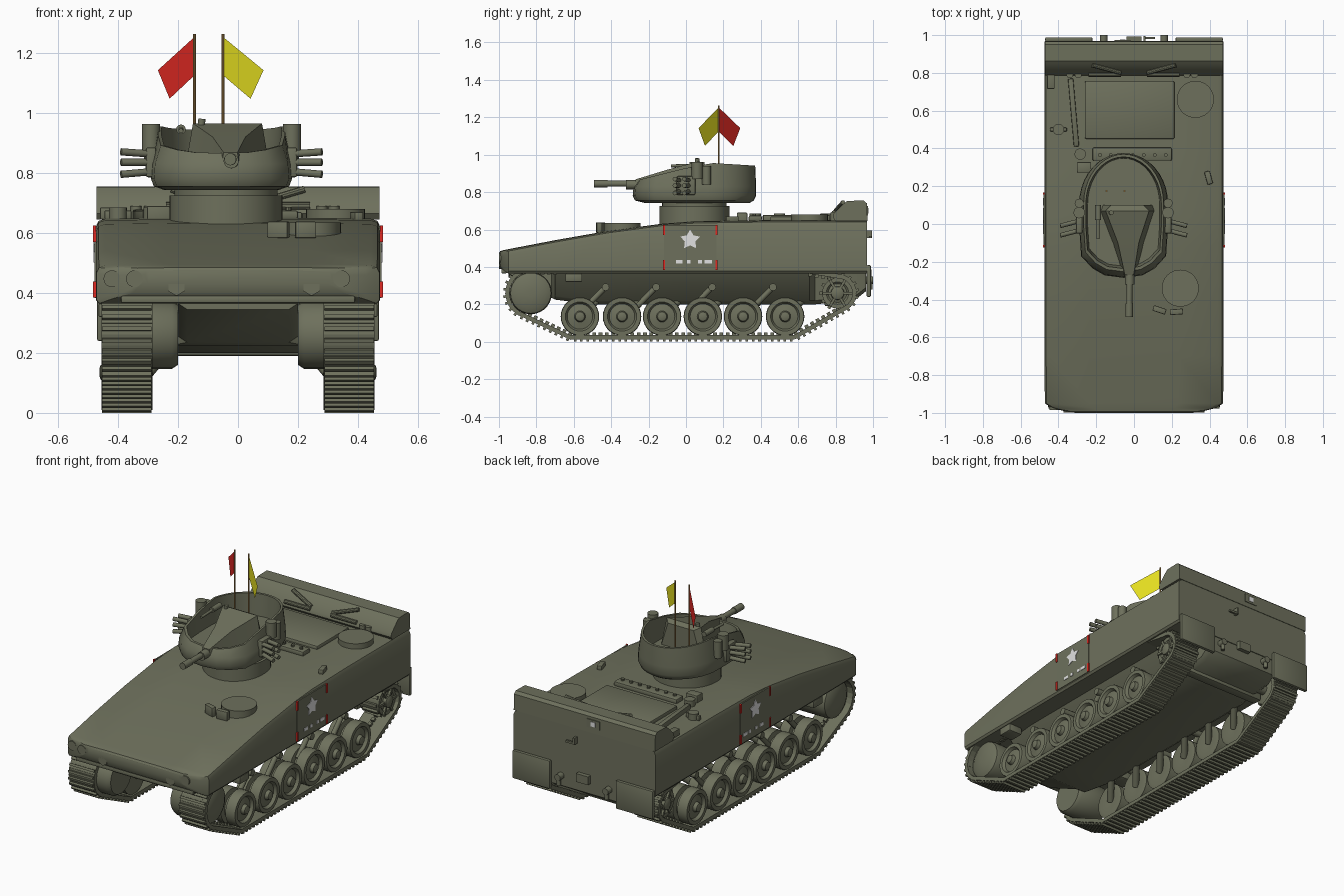
import bpy, bmesh, math
from mathutils import Vector, Matrix

if "Cube" in bpy.data.objects:
    bpy.data.objects.remove(bpy.data.objects["Cube"])

def material(name, c):
    m = bpy.data.materials.new(name)
    m.diffuse_color = (*c, 1)
    m.use_nodes = True
    m.node_tree.nodes["Principled BSDF"].inputs["Base Color"].default_value = m.diffuse_color
    return m

OLIVE = material("olive_paint", (.155, .163, .108))
RED = material("red", (.75, .022, .016))
YELLOW = material("yellow", (.78, .73, .015))
WOOD = material("wood_brown", (.38, .22, .07))
WHITE = material("pale_grey", (.75, .75, .75))
TX = -.055  # turret centre line

def finish(name, bm, mat=OLIVE, mirror=None, angle=35):
    bmesh.ops.recalc_face_normals(bm, faces=bm.faces)
    if mirror is not None:  # mirrored copy across the plane x = mirror
        dup = bmesh.ops.duplicate(bm, geom=bm.verts[:] + bm.edges[:] + bm.faces[:])["geom"]
        for v in [g for g in dup if isinstance(g, bmesh.types.BMVert)]:
            v.co.x = 2 * mirror - v.co.x
        bmesh.ops.reverse_faces(bm, faces=[g for g in dup if isinstance(g, bmesh.types.BMFace)])
    me = bpy.data.meshes.new(name)
    bm.to_mesh(me)
    bm.free()
    me.materials.append(mat)
    me.polygons.foreach_set("use_smooth", [True] * len(me.polygons))
    me.set_sharp_from_angle(angle=math.radians(angle))
    ob = bpy.data.objects.new(name, me)
    bpy.context.collection.objects.link(ob)
    return ob

def loft_into(bm, rings, caps=True):
    vr = [[bm.verts.new(p) for p in r] for r in rings]
    n = len(vr[0])
    for a, b in zip(vr, vr[1:]):
        for i in range(n):
            bm.faces.new((a[i], a[(i + 1) % n], b[(i + 1) % n], b[i]))
    if caps:
        bm.faces.new(vr[0])
        bm.faces.new(vr[-1])

def loft(name, rings, **k):
    bm = bmesh.new()
    loft_into(bm, rings)
    return finish(name, bm, **k)

def box_into(bm, c, s, rot=Matrix()):
    m = Matrix.Translation(c) @ rot @ Matrix.Diagonal((*s, 1))
    return bmesh.ops.create_cube(bm, size=1, matrix=m)["verts"]

def boxes(name, items, bevel=0, **k):
    bm = bmesh.new()
    for it in items:
        rot = Matrix.Rotation(math.radians(it[2]), 4, 'Z') if len(it) > 2 else Matrix()
        box_into(bm, it[0], it[1], rot)
    if bevel:
        bmesh.ops.bevel(bm, geom=bm.edges[:], offset=bevel, segments=2, affect='EDGES', profile=.5)
    return finish(name, bm, **k)

def tubes(name, items, seg=20, **k):
    bm = bmesh.new()
    for p, q, r in items:
        p, q = Vector(p), Vector(q)
        d = q - p
        m = Matrix.Translation((p + q) / 2) @ d.to_track_quat('Z', 'Y').to_matrix().to_4x4()
        bmesh.ops.create_cone(bm, cap_ends=True, segments=seg, radius1=r, radius2=r, depth=d.length, matrix=m)
    return finish(name, bm, **k)

def spin_into(bm, prof, y, z, seg=28):  # profile of (radius, x) around an axle along x
    rings = [[(x, y + r * math.cos(a), z + r * math.sin(a))
              for a in (2 * math.pi * i / seg for i in range(seg))] for r, x in prof]
    loft_into(bm, rings)

# ---- hull: lofted sections (y, half width, bottom, top) ----
def section(y, w, zb, zt):
    r = min(.03, (zt - zb) * .3)
    half = [(w - .01, zb), (w, zb + .012), (w, zt - r), (w - r * .3, zt - r * .35), (w - r, zt - .003), (w * .5, zt)]
    return [(x, y, z) for x, z in half] + [(-x, y, z) for x, z in half[::-1]]

loft("upper_hull", [section(*s) for s in (
    (-1, .31, .43, .475), (-.993, .36, .40, .485), (-.975, .43, .38, .49), (-.95, .472, .365, .495),
    (-.7, .474, .365, .543), (-.42, .474, .365, .592), (-.12, .474, .365, .632),
    (.05, .474, .365, .645), (.4, .474, .365, .65), (.967, .474, .365, .65))], angle=30)
loft("lower_hull", [[(wt, y, .372), (wb, y, zb + .02), (wb - .03, y, zb), (-wb + .03, y, zb), (-wb, y, zb + .02), (-wt, y, .372)]
     for y, wt, wb, zb in ((-.95, .2, .2, .345), (-.72, .2, .2, .235), (-.7, .34, .25, .225),
                           (-.5, .36, .26, .2), (.66, .36, .26, .2), (.69, .27, .25, .2), (.9, .27, .25, .22), (.962, .27, .25, .27))])
boxes("cross_beam", [((0, .77, .215), (.56, .06, .05))], bevel=.01)
boxes("step_plate", [((.42, -.6, .342), (.09, .09, .045))], bevel=.006, mirror=0)
boxes("mud_flap", [((.345, .977, .325), (.25, .022, .17))], bevel=.006, mirror=0)

# ---- nose details ----
tubes("headlights", [((x, -.92, .447), (x, y, .447), .028) for x, y in ((-.42, -.985), (-.345, -.999), (.345, -.999))])
tubes("tow_bosses", [((x, -.95, .42), (x, -1, .42), .03) for x in (-.205, .245)], seg=6)
boxes("nose_ledge", [((0, -.972, .378), (.78, .03, .025))], bevel=.006)

# ---- running gear ----
WHEELS = (-.567, -.342, -.128, .09, .305, .53)
bm = bmesh.new()
for y in WHEELS:
    spin_into(bm, [(.012, .462), (.024, .458), (.03, .438), (.068, .43), (.078, .447), (.1, .447), (.103, .44), (.103, .385),
                   (.075, .38), (.075, .36), (.103, .355), (.103, .295), (.08, .29), (.02, .30)], y, .135)
finish("road_wheels", bm, mirror=0)
bm = bmesh.new()
spin_into(bm, [(.02, .44), (.08, .435), (.108, .42), (.113, .4), (.113, .22), (.1, .2), (.02, .2)], -.83, .26)
finish("front_idler", bm, mirror=0)
bm = bmesh.new()
spin_into(bm, [(.02, .452), (.034, .445), (.036, .425), (.05, .42), (.06, .43), (.082, .43), (.082, .30), (.03, .29), (.03, .2)], .81, .26)
for i in range(12):
    a = i * math.pi / 6
    R = Matrix.Rotation(a, 4, 'X')
    box_into(bm, Vector((.37, .81, .26)) + R @ Vector((0, 0, .086)), (.10, .018, .018), R)
    if i % 2:
        box_into(bm, Vector((.432, .81, .26)) + R @ Vector((0, 0, .055)), (.014, .014, .05), R)
finish("drive_sprocket", bm, mirror=0)

# dampers and swing arms between the wheels
arms = []
for y in (-.43, -.16, .14, .465):
    arms += [((.30, y, .292), (.40, y, .292), .02), ((.37, y, .292), (.37, y - .10, .19), .015)]
arms += [((.22, y + .1, .23), (.3, y, .135), .02) for y in WHEELS]
tubes("suspension_arms", arms, seg=12, mirror=0)

# track: links laid along a path in the y-z plane
def arc(cy, cz, r, a0, a1, n=16):
    return [Vector((0, cy + r * math.cos(math.radians(a0 + (a1 - a0) * i / n)),
                    cz + r * math.sin(math.radians(a0 + (a1 - a0) * i / n)))) for i in range(n + 1)]
path = [Vector((0, -.7, .385))] + arc(-.83, .26, .124, 90, 245) + [Vector((0, -.62, .024)), Vector((0, .58, .024))] \
    + arc(.81, .26, .09, -60, 90) + [Vector((0, .66, .375))]
bm = bmesh.new()
step, carry = .034, 0
for a, b in zip(path, path[1:]):
    d = b - a
    rot = Matrix.Rotation(math.atan2(d.z, d.y), 4, 'X')
    while carry < d.length:
        p = a + d * (carry / d.length)
        p.x = .37
        box_into(bm, p, (.17, .037, .022), rot)
        box_into(bm, p + rot @ Vector((0, 0, -.014)), (.165, .014, .02), rot)
        box_into(bm, p + rot @ Vector((0, 0, .016)), (.02, .02, .02), rot)
        carry += step
    carry -= d.length
finish("track", bm, mirror=0)

# ---- deck ----
boxes("engine_deck_panel", [((-.023, .603, .655), (.475, .305, .03))], bevel=.008)
boxes("hinge_bar", [((-.01, .37, .66), (.42, .07, .03))], bevel=.008)
tubes("hinge_bolts", [((-.18 + i * .058, .365, .67), (-.18 + i * .058, .365, .686), .01) for i in range(7)], seg=10)
tubes("round_hatches", [((.325, .66, .64), (.325, .66, .68), .098), ((.245, -.34, .58), (.245, -.34, .634), .098)], seg=36)
boxes("driver_periscopes", [((.135, -.455, .61), (.07, .03, .055), -18), ((.225, -.465, .61), (.07, .03, .055), 4)], bevel=.005)
boxes("deck_fittings", [((-.32, .59, .66), (.028, .36, .035), 5), ((-.265, .3, .66), (.075, .055, .06)), ((-.44, .77, .665), (.04, .11, .04)),
                        ((.395, .245, .655), (.03, .07, .03), 15), ((-.40, .5, .66), (.09, .02, .03))], bevel=.005)
tubes("deck_caps", [((-.4, .5, .64), (-.4, .5, .685), .03), ((-.285, .37, .64), (-.285, .37, .685), .03)]
      + [((x, .79, .64), (x, .79, .69), .018) for x in (-.34, -.295, .28, .32)], seg=16)

# ---- rear stowage bin ----
prof = [(.80, .645), (.785, .665), (.79, .685), (.845, .74), (.862, .753), (.95, .755), (.967, .74), (.97, .645)]
loft("rear_bin", [[(x, y, z) for y, z in prof] for x in (-.472, .472)])
tubes("bin_struts", [((.07, .80, .70), (.22, .84, .745), .012), ((.07, .79, .69), (.24, .79, .69), .012)], seg=10, mirror=0)
boxes("rear_handles", [((.08, .985, .56), (.06, .012, .012)), ((.055, .98, .575), (.012, .03, .04)), ((.0, .98, .36), (.08, .025, .05))])
tubes("tow_hooks", [((.16, .96, .33), (.16, 1, .33), .02), ((.16, .985, .33), (.16, .985, .28), .012)], seg=12, mirror=0)
boxes("rear_plate", [((-.06, .97, .70), (.085, .006, .05))])
boxes("rear_mark", [((-.06, .974, .70), (.03, .004, .028))], mat=WHITE)

# ---- turret ----
tubes("turret_ring", [((-.04, .045, .63), (-.04, .045, .725), .188), ((-.04, .045, .71), (-.04, .045, .76), .172)], seg=48)
half = [(0, -.285), (.10, -.272), (.165, -.235), (.225, -.17), (.235, -.02)]
half += [(.235 * math.cos(a), .11 + .265 * math.sin(a)) for a in (math.pi * i / 20 for i in range(0, 11))]
outline = half + [(-x, y) for x, y in half[-2:0:-1]]

def rim(y):  # rim height rises from the front to the rear
    keys = [(-.3, .862), (-.2, .885), (0, .93), (.15, .955), (.4, .94)]
    for (a, za), (b, zb) in zip(keys, keys[1:]):
        if y <= b:
            return za + (zb - za) * (y - a) / (b - a)
    return keys[-1][1]

def ring(s, zf, rear=None):  # the rear wall is steeper than the front and sides
    return [(TX + x * s, .04 + (y - .04) * (rear or s if y > .1 else s), zf(y)) for x, y in outline]
loft("turret_shell", [ring(.80, lambda y: .742, .9), ring(.96, lambda y: .755), ring(1, lambda y: .78), ring(.985, lambda y: .83, 1),
                      ring(.90, rim, .985), ring(.85, rim, .94), ring(.81, lambda y: .81, .92)], angle=40)
loft("gun_housing", [[(xl, y, .79), (xr, y, .79), (xr - i, y, zt), (xl + i, y, zt)] for y, xl, xr, i, zt in
                     ((.1, -.17, .10, .05, .95), (.07, -.18, .11, .03, .965), (-.1, -.115, .055, .03, .92), (-.27, -.06, .01, .012, .868))])
tubes("gun_barrel", [((-.022, -.2, .845), (-.026, -.49, .845), .016), ((-.025, -.42, .845), (-.026, -.492, .845), .02),
                     ((-.022, -.2, .84), (-.023, -.32, .84), .025)])
tubes("sight_housings", [((TX + .235, .06, .87), (TX + .235, .06, .962), .03), ((TX + .235, .11, .84), (TX + .235, .11, .94), .024)], mirror=TX)
boxes("launcher_brackets", [((TX + .235, .0, .835), (.035, .1, .10))], bevel=.008, mirror=TX)
tubes("smoke_launchers", [((TX + .22, y, z), (TX + .335, y - .03, z + dz), .012)
      for y in (-.03, .02) for z, dz in ((.805, -.01), (.835, .0), (.862, .008))], seg=12, mirror=TX)
tubes("machine_gun", [((-.19, .06, .945), (-.19, -.08, .94), .008), ((-.19, .1, .945), (-.19, .02, .945), .016),
                      ((-.13, .06, .90), (-.12, .06, .98), .012)], seg=12)

# ---- signal flags ----
tubes("flag_poles", [((x, .175, .8), (x, .175, 1.262), .005) for x in (-.145, -.05)], seg=10, mat=WOOD)
def flag(name, x, dx, dy, mat):
    bm = bmesh.new()
    pts = ((0, 1.253), (1, 1.142), (.68, 1.047), (0, 1.125))
    bm.faces.new([bm.verts.new((x + dx * t, .175 + dy * t, z)) for t, z in pts])
    finish(name, bm, mat)
flag("red_flag", -.145, -.122, .115, RED)
flag("yellow_flag", -.05, .135, -.108, YELLOW)

# ---- side recognition panels ----
boxes("side_panel", [((.474, .022, .503), (.008, .28, .24))], mirror=0)
boxes("red_corner_marks", [((.478, y, z), (.009, .011, .054)) for y in (-.118, .162) for z in (.597, .411)], mat=RED, mirror=0)
star = [(.055 if i % 2 == 0 else .03, math.pi / 2 + i * math.pi / 5) for i in range(10)]
loft("star_mark", [[(x, .022 + r * math.cos(a), .545 + r * math.sin(a)) for r, a in star] for x in (.476, .481)], mat=WHITE, mirror=0)
boxes("pale_dashes", [((.479, y, .428), (.004, w, .018)) for y, w in ((-.035, .035), (.015, .02), (.075, .02), (.118, .04))], mat=WHITE, mirror=0)
